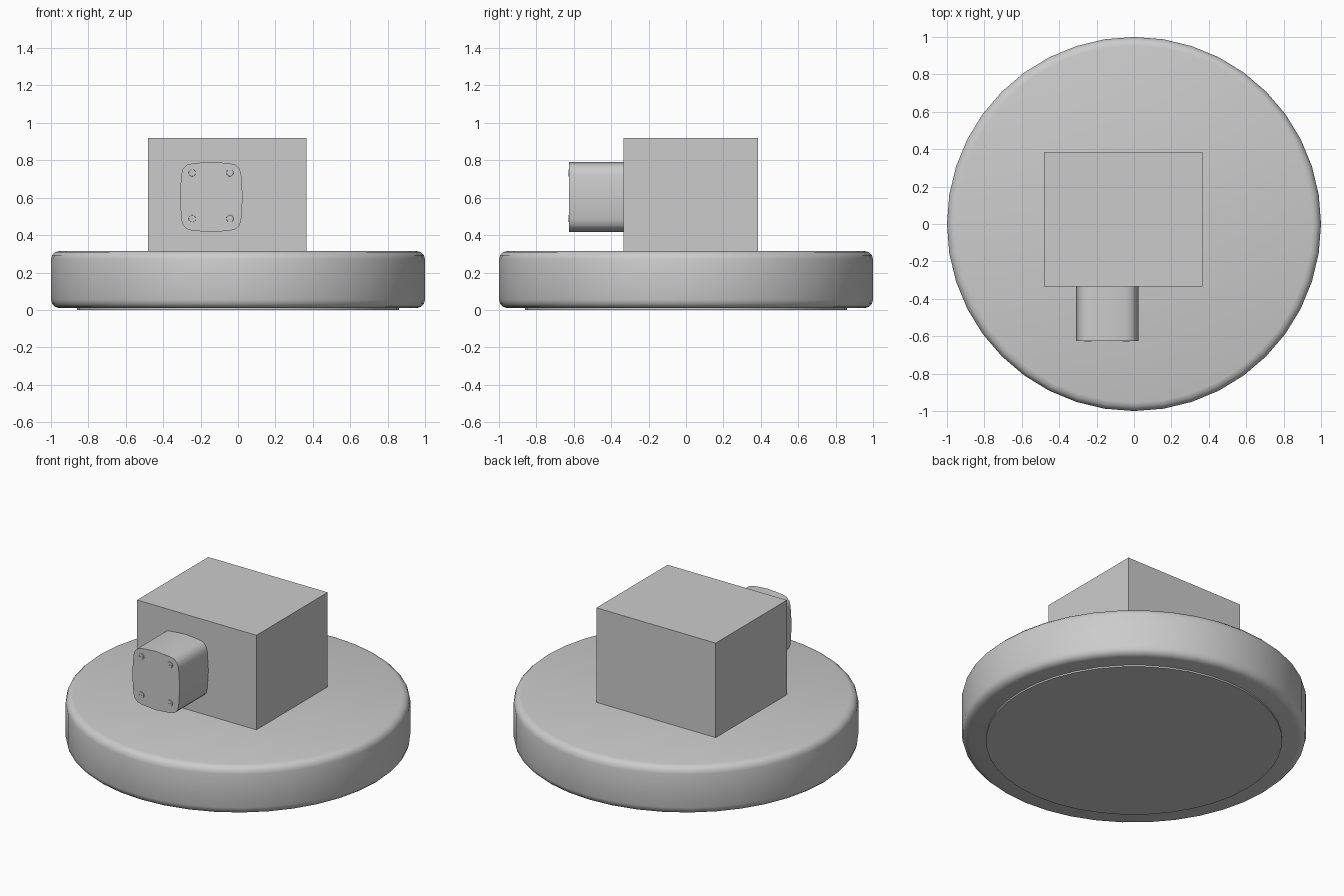
import bpy, bmesh, math
from mathutils import Matrix, Vector

cube = bpy.data.objects.get("Cube")
if cube:
    bpy.data.objects.remove(cube, do_unlink=True)

grey = bpy.data.materials.new("plain grey")
grey.use_nodes = True
colour = (0.6, 0.6, 0.6, 1)
grey.diffuse_color = colour
grey.node_tree.nodes["Principled BSDF"].inputs["Base Color"].default_value = colour


def finish(name, bm, smooth=None):
    """Turn a bmesh into a named grey object, smoothed below an angle."""
    bmesh.ops.recalc_face_normals(bm, faces=bm.faces)
    mesh = bpy.data.meshes.new(name)
    bm.to_mesh(mesh)
    bm.free()
    mesh.materials.append(grey)
    obj = bpy.data.objects.new(name, mesh)
    bpy.context.collection.objects.link(obj)
    if smooth:
        bpy.ops.object.select_all(action='DESELECT')
        obj.select_set(True)
        bpy.context.view_layer.objects.active = obj
        bpy.ops.object.shade_smooth_by_angle(angle=math.radians(smooth))
    return obj


def lathe(name, profile, sides, smooth):
    """Spin (radius, height) points around z, capping both ends."""
    bm = bmesh.new()
    rings = []
    for r, z in profile:
        rings.append([bm.verts.new((r * math.sin(a), r * math.cos(a), z))
                      for a in (math.tau * i / sides for i in range(sides))])
    for low, high in zip(rings, rings[1:]):
        for i in range(sides):
            j = (i + 1) % sides
            bm.faces.new((low[i], low[j], high[j], high[i]))
    bm.faces.new(rings[0])
    bm.faces.new(rings[-1])
    return finish(name, bm, smooth)


# Round base with rounded rims and a shallow foot underneath
rim = 0.045
arc = [math.radians(30 * i) for i in range(4)]
lower = [(1 - rim + rim * math.sin(a), 0.01 + rim - rim * math.cos(a)) for a in arc]
upper = [(1 - rim + rim * math.cos(a), 0.315 - rim + rim * math.sin(a)) for a in arc]
lathe("round_base", lower + upper, 40, 40)
lathe("base_foot", [(0.86, 0), (0.86, 0.015)], 40, 40)

# Main housing
bm = bmesh.new()
bmesh.ops.create_cube(bm, size=1)
bmesh.ops.scale(bm, verts=bm.verts, vec=(0.845, 0.72, 0.605))
bmesh.ops.translate(bm, verts=bm.verts, vec=(-0.0575, 0.025, 0.6175))
finish("housing", bm)

# Front block: rounded rectangle with slightly bowed sides, pushed forward
centre_x, centre_z = -0.143, 0.604
half_w, half_h, corner, bow = 0.16, 0.18, 0.06, 0.008
outline = []
for k, (sx, sz) in enumerate([(1, 1), (-1, 1), (-1, -1), (1, -1)]):
    for step in range(4):
        a = math.radians(90 * k + 30 * step)
        outline.append((sx * (half_w - corner) + corner * math.cos(a),
                        sz * (half_h - corner) + corner * math.sin(a)))
    a = math.radians(90 * (k + 1))
    outline.append(((half_w + bow) * math.cos(a), (half_h + bow) * math.sin(a)))
bm = bmesh.new()
face = bm.faces.new([bm.verts.new((centre_x + x, -0.625, centre_z + z)) for x, z in outline])
grown = bmesh.ops.extrude_face_region(bm, geom=[face], use_keep_orig=True)
bmesh.ops.translate(bm, vec=(0, 0.3, 0),
                    verts=[v for v in grown["geom"] if isinstance(v, bmesh.types.BMVert)])
finish("front_block", bm, 40)

# Four slotted screw heads at the corners of the block
for x, side in ((-0.245, "right"), (-0.043, "left")):
    for z, level in ((0.733, "upper"), (0.488, "lower")):
        bm = bmesh.new()
        turn = Matrix.Rotation(math.radians(90), 4, 'X')
        place = Matrix.Translation(Vector((x, -0.625, z))) @ turn
        bmesh.ops.create_cone(bm, cap_ends=True, segments=16, radius1=0.02,
                              radius2=0.018, depth=0.008, matrix=place)
        screw = finish(f"{level}_{side}_screw", bm, 30)
        bm = bmesh.new()
        bmesh.ops.create_cube(bm, size=1)
        bmesh.ops.scale(bm, verts=bm.verts, vec=(0.028, 0.004, 0.005))
        bmesh.ops.translate(bm, verts=bm.verts, vec=(x, -0.629, z))
        slot = finish(f"{level}_{side}_slot_cutter", bm)
        slot.hide_render = True
        slot.hide_set(True)
        cut = screw.modifiers.new("slot", 'BOOLEAN')
        cut.operation = 'DIFFERENCE'
        cut.object = slot
